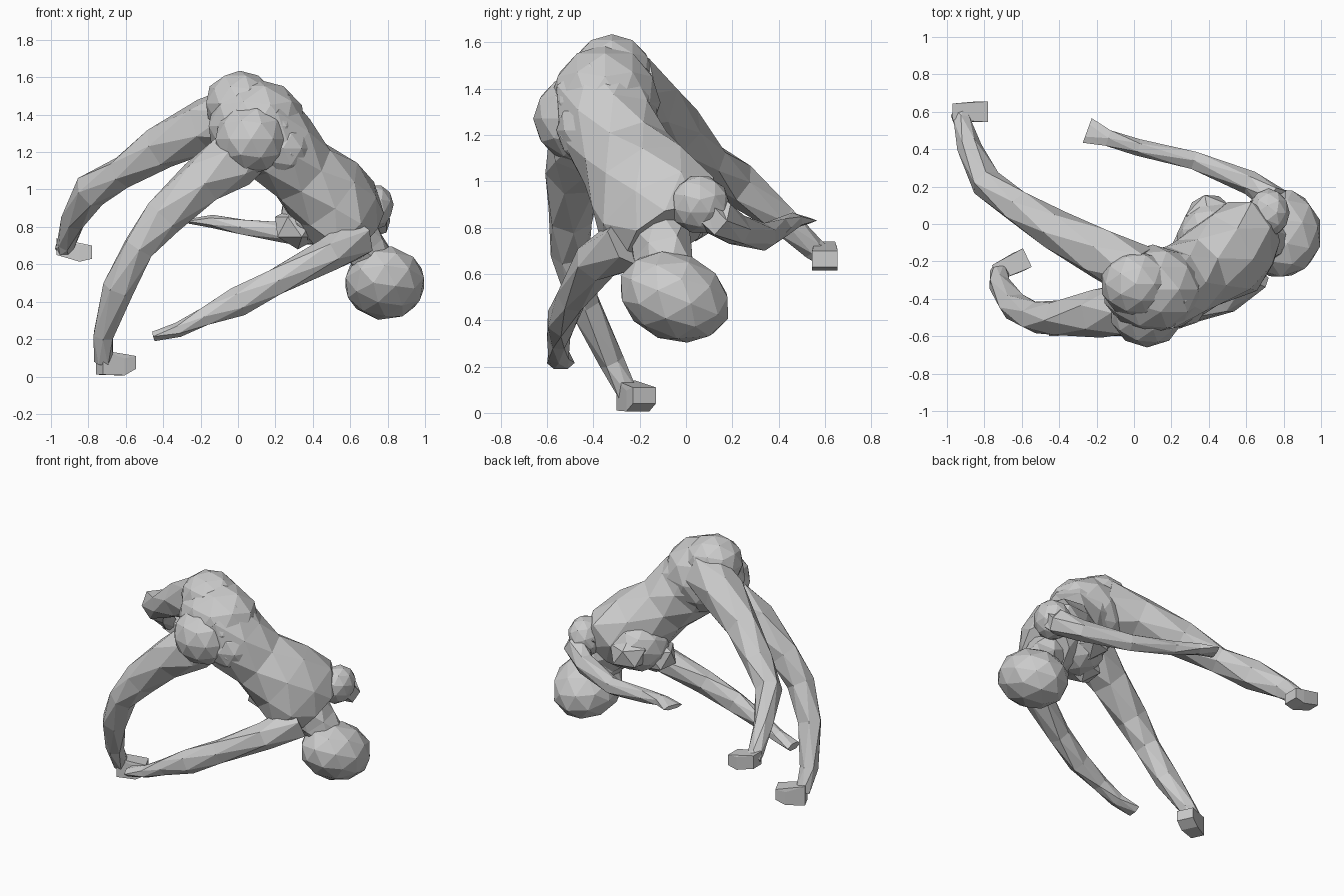
import bpy, bmesh, math
from mathutils import Vector, Matrix


def finish(bm, name):
    bmesh.ops.recalc_face_normals(bm, faces=bm.faces)
    mesh = bpy.data.meshes.new(name)
    bm.to_mesh(mesh)
    bm.free()
    ob = bpy.data.objects.new(name, mesh)
    bpy.context.collection.objects.link(ob)
    return ob


def limb(name, pts, side, side_end=None, n=6):
    """Faceted tube through (x, y, z, half_width, half_depth) stations."""
    side = Vector(side)
    side_end = Vector(side_end) if side_end else side
    pos = [Vector(p[:3]) for p in pts]
    bm = bmesh.new()
    rings = []
    last = len(pts) - 1
    for i, p in enumerate(pts):
        t = (pos[min(i + 1, last)] - pos[max(i - 1, 0)]).normalized()
        w = side.lerp(side_end, i / last)
        w = (w - t * w.dot(t)).normalized()
        d = t.cross(w)
        ring = []
        for k in range(n):
            a = 2 * math.pi * (k + 0.5 * (i % 2)) / n
            ring.append(bm.verts.new(pos[i] + w * p[3] * math.cos(a) + d * p[4] * math.sin(a)))
        rings.append(ring)
    # staggered rings joined by triangles
    for i in range(last):
        a, b = rings[i], rings[i + 1]
        for k in range(n):
            j = (k + 1) % n
            if i % 2 == 0:
                bm.faces.new((a[k], a[j], b[k]))
                bm.faces.new((a[j], b[j], b[k]))
            else:
                bm.faces.new((a[k], a[j], b[j]))
                bm.faces.new((a[k], b[j], b[k]))
    bm.faces.new(rings[0][::-1])
    bm.faces.new(rings[-1])
    return finish(bm, name)


def lump(name, centre, size, turn=(0, 0, 0), level=2):
    """Scaled low-poly ball."""
    bm = bmesh.new()
    bmesh.ops.create_icosphere(bm, subdivisions=level, radius=1)
    bm.transform(Matrix.Diagonal((*size, 1)))
    for axis, deg in zip("XYZ", turn):
        bm.transform(Matrix.Rotation(math.radians(deg), 4, axis))
    bm.transform(Matrix.Translation(centre))
    return finish(bm, name)


def wedge(name, heel, toe, half, height):
    """Foot that widens from the heel to a flat toe edge."""
    heel, toe = Vector(heel), Vector(toe)
    across = (toe - heel).cross(Vector((0, 0, 1))).normalized()
    bm = bmesh.new()
    for base, w, lo, hi in ((heel, half * 0.8, -0.05, height), (toe, half, -0.03, 0.04),
                            (heel.lerp(toe, 0.65), half, -0.06, 0.03)):
        for s in (-1, 1):
            for z in (lo, hi):
                bm.verts.new(base + across * w * s + Vector((0, 0, z)))
    bmesh.ops.convex_hull(bm, input=bm.verts)
    return finish(bm, name)


# pelvis and buttocks
lump("pelvis", (0.1, -0.35, 1.34), (0.27, 0.24, 0.25))
lump("upper_buttock", (0.01, -0.32, 1.46), (0.19, 0.18, 0.175))
lump("lower_buttock", (0.07, -0.47, 1.27), (0.2, 0.19, 0.19))
lump("hip_side", (0.24, -0.38, 1.22), (0.17, 0.18, 0.17))

# bent torso, twisting from hip line to shoulder line
limb("torso", [(0.1, -0.36, 1.35, 0.23, 0.24), (0.23, -0.33, 1.22, 0.22, 0.22),
               (0.34, -0.26, 1.1, 0.21, 0.2), (0.47, -0.18, 0.98, 0.25, 0.23),
               (0.58, -0.12, 0.86, 0.29, 0.21), (0.66, -0.08, 0.77, 0.2, 0.15)],
     (-0.05, 0.8, 0.35), (0.42, 0.86, 0.31), n=8)
lump("ribcage_front", (0.4, -0.07, 0.87), (0.17, 0.2, 0.17), (15, 0, -25))
lump("upper_breast", (0.4, 0.04, 0.86), (0.14, 0.13, 0.12), (0, 0, 30), 1)
lump("lower_breast", (0.32, -0.13, 0.8), (0.14, 0.13, 0.12), (0, 0, 30), 1)
lump("rear_shoulder", (0.72, 0.06, 0.9), (0.11, 0.13, 0.13), (0, 20, 0))

# neck and head
limb("neck", [(0.6, -0.12, 0.8, 0.15, 0.14), (0.68, -0.1, 0.69, 0.13, 0.12),
              (0.75, -0.06, 0.58, 0.11, 0.11)], (0.4, 0.8, 0.3))
lump("head", (0.785, -0.05, 0.5), (0.22, 0.25, 0.19), (-22, 0, 0))

# legs
limb("rear_leg", [(0.03, -0.26, 1.4, 0.15, 0.17), (-0.18, -0.16, 1.34, 0.14, 0.15),
                  (-0.42, -0.03, 1.22, 0.11, 0.12), (-0.62, 0.09, 1.09, 0.095, 0.09),
                  (-0.79, 0.22, 0.99, 0.085, 0.1), (-0.88, 0.41, 0.84, 0.065, 0.075),
                  (-0.92, 0.55, 0.71, 0.05, 0.05), (-0.93, 0.59, 0.68, 0.05, 0.05)],
     (0.5, 0.8, -0.1))
limb("front_leg", [(0.08, -0.43, 1.26, 0.16, 0.16), (-0.03, -0.45, 1.15, 0.15, 0.155),
                   (-0.2, -0.48, 1.04, 0.13, 0.135), (-0.4, -0.5, 0.85, 0.1, 0.11),
                   (-0.53, -0.5, 0.69, 0.085, 0.09), (-0.64, -0.44, 0.47, 0.075, 0.085),
                   (-0.72, -0.32, 0.22, 0.055, 0.06), (-0.72, -0.25, 0.08, 0.05, 0.05)],
     (0, 1, 0.2))

# feet
wedge("rear_foot", (-0.97, 0.6, 0.7), (-0.78, 0.6, 0.66), 0.055, 0.04)
wedge("front_foot", (-0.74, -0.26, 0.06), (-0.57, -0.18, 0.07), 0.055, 0.08)

# arms
limb("rear_arm", [(0.71, 0.07, 0.89, 0.09, 0.11), (0.74, 0.14, 0.84, 0.08, 0.09),
                  (0.62, 0.22, 0.79, 0.065, 0.07), (0.32, 0.34, 0.76, 0.055, 0.06),
                  (0.02, 0.41, 0.8, 0.045, 0.045), (-0.14, 0.46, 0.83, 0.05, 0.035),
                  (-0.25, 0.5, 0.83, 0.07, 0.015)],
     (0.3, 1, 0))
limb("front_arm", [(0.63, -0.24, 0.74, 0.13, 0.12), (0.48, -0.39, 0.65, 0.1, 0.09),
                   (0.2, -0.49, 0.505, 0.07, 0.08), (0, -0.54, 0.4, 0.065, 0.08),
                   (-0.18, -0.55, 0.32, 0.05, 0.055), (-0.32, -0.55, 0.25, 0.05, 0.04),
                   (-0.45, -0.54, 0.215, 0.06, 0.03)],
     (0, 1, 0))
